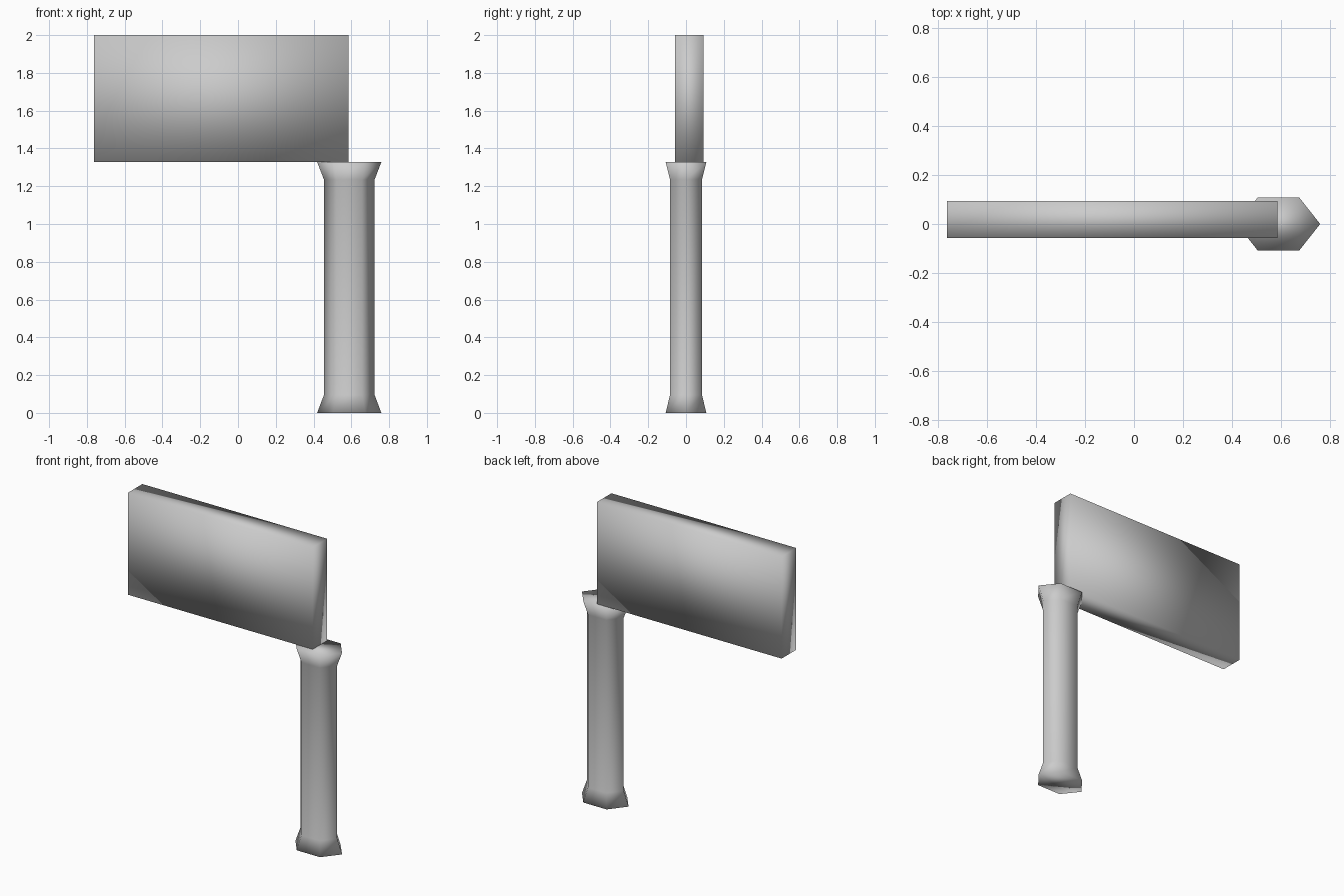
import bpy, bmesh, math

if "Cube" in bpy.data.objects:
    bpy.data.objects.remove(bpy.data.objects["Cube"])

grey = bpy.data.materials.new("grey")
grey.diffuse_color = (0.6, 0.6, 0.6, 1)
grey.use_nodes = True
grey.node_tree.nodes["Principled BSDF"].inputs["Base Color"].default_value = grey.diffuse_color


def finish(name, bm):
    bmesh.ops.recalc_face_normals(bm, faces=bm.faces)
    me = bpy.data.meshes.new(name)
    bm.to_mesh(me)
    bm.free()
    me.materials.append(grey)
    for p in me.polygons:
        p.use_smooth = True
    ob = bpy.data.objects.new(name, me)
    bpy.context.collection.objects.link(ob)
    return ob


# Sign panel: plain slab, smooth shaded all over
lo, hi = (-0.763, -0.058, 1.328), (0.585, 0.093, 2.0)
bm = bmesh.new()
bmesh.ops.create_cube(bm, size=1)
for v in bm.verts:
    v.co = [hi[i] if v.co[i] > 0 else lo[i] for i in range(3)]
finish("sign_panel", bm)

# Post: flattened hexagonal column, flared at both ends
profile = [(0.17, 0.0), (0.134, 0.095), (0.134, 1.235), (0.17, 1.328)]
bm = bmesh.new()
rings = []
for r, z in profile:
    rings.append([bm.verts.new((0.589 + r * math.cos(i * math.pi / 3),
                                0.73 * r * math.sin(i * math.pi / 3), z))
                  for i in range(6)])
for a, b in zip(rings, rings[1:]):
    for i in range(6):
        j = (i + 1) % 6
        bm.faces.new((a[i], a[j], b[j], b[i]))
bm.faces.new(rings[0][::-1])
bm.faces.new(rings[-1])
finish("post", bm)
